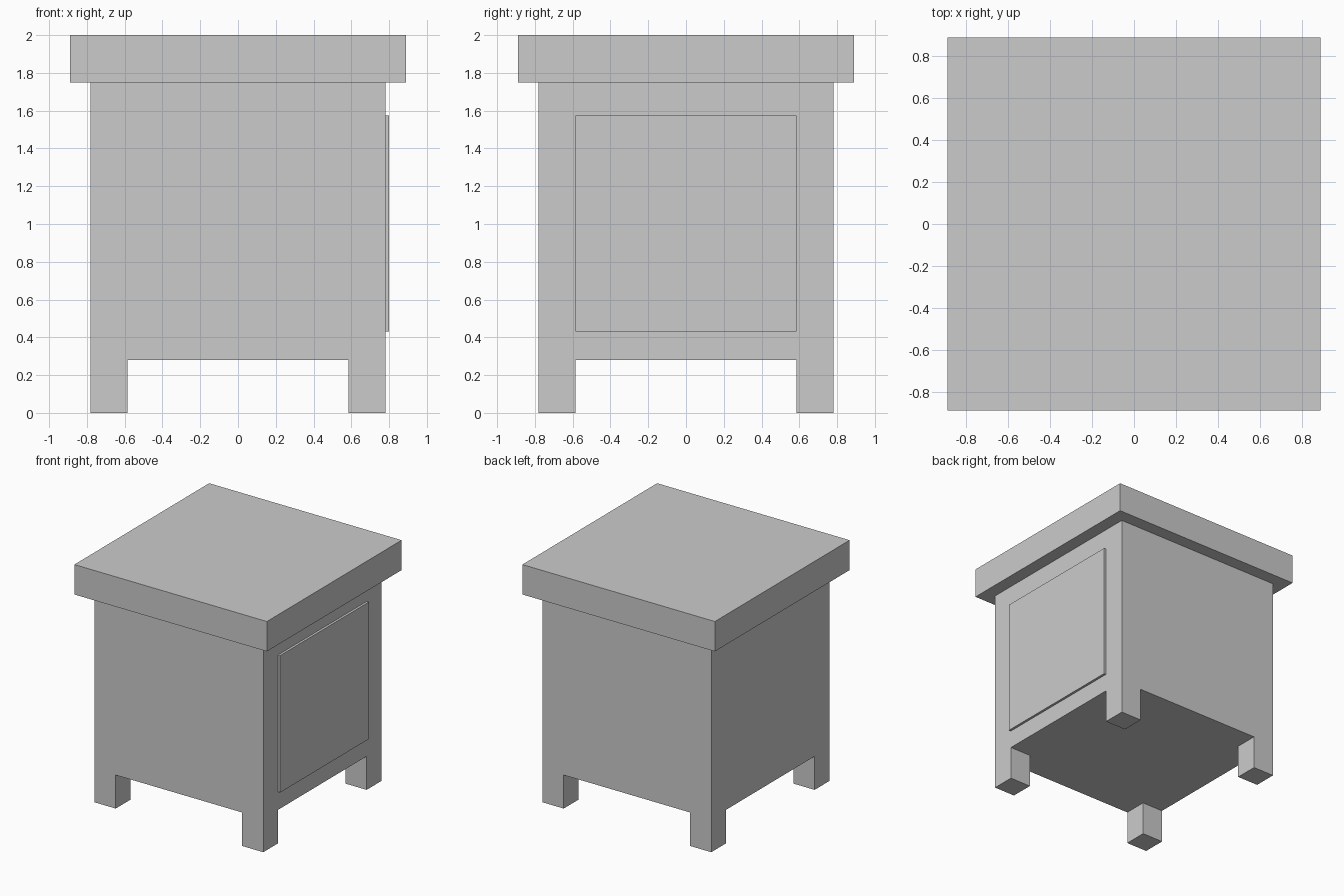
import bpy
import bmesh
from mathutils import Vector

if "Cube" in bpy.data.objects:
    bpy.data.objects.remove(bpy.data.objects["Cube"])

BODY, LEG_IN = 0.78, 0.585      # half width of body, inner edge of legs
FLOOR, BODY_TOP = 0.28, 1.75


def box_bmesh(lo, hi):
    bm = bmesh.new()
    bmesh.ops.create_cube(bm, size=1)
    lo, hi = Vector(lo), Vector(hi)
    for v in bm.verts:
        v.co = Vector([lo[i] + (v.co[i] + 0.5) * (hi[i] - lo[i]) for i in range(3)])
    return bm


def add_object(name, bm):
    bm.normal_update()
    mesh = bpy.data.meshes.new(name)
    bm.to_mesh(mesh)
    bm.free()
    obj = bpy.data.objects.new(name, mesh)
    bpy.context.collection.objects.link(obj)
    return obj


# Body: box sliced near its sides, with the bottom corners pulled down as legs
bm = box_bmesh((-BODY, -BODY, FLOOR), (BODY, BODY, BODY_TOP))
for axis in (Vector((1, 0, 0)), Vector((0, 1, 0))):
    for s in (-1, 1):
        bmesh.ops.bisect_plane(bm, geom=bm.verts[:] + bm.edges[:] + bm.faces[:],
                               plane_co=axis * s * LEG_IN, plane_no=axis)
bm.normal_update()
corners = []
for f in bm.faces:
    c = f.calc_center_median()
    if f.normal.z < -0.9 and min(abs(c.x), abs(c.y)) > LEG_IN:
        corners.append(f)
legs = bmesh.ops.extrude_discrete_faces(bm, faces=corners)["faces"]
for f in legs:
    for v in f.verts:
        v.co.z = 0
bmesh.ops.recalc_face_normals(bm, faces=bm.faces[:])
add_object("cabinet_body_with_legs", bm)

# Overhanging top slab
add_object("table_top", box_bmesh((-0.89, -0.89, BODY_TOP), (0.89, 0.89, 2)))

# Raised door panel on the right side
add_object("door_panel", box_bmesh((BODY, -LEG_IN, 0.43), (0.80, LEG_IN, 1.575)))
